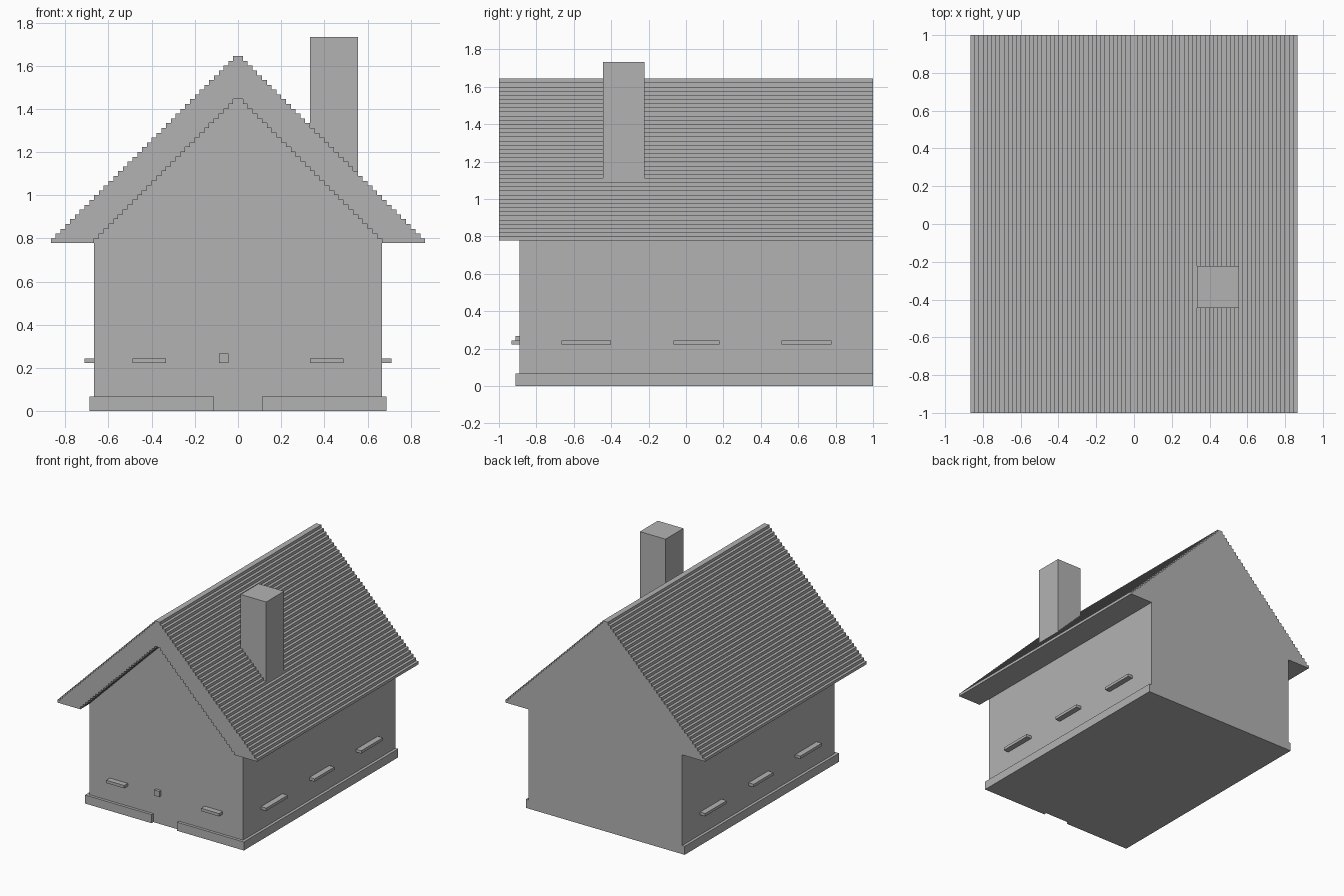
import bpy
import bmesh

if "Cube" in bpy.data.objects:
    bpy.data.objects.remove(bpy.data.objects["Cube"], do_unlink=True)

U = 2 / 90  # one block of the grid the house is built on

grey = bpy.data.materials.new("plain_grey")
grey.use_nodes = True
colour = (0.45, 0.45, 0.45, 1)
grey.diffuse_color = colour
grey.node_tree.nodes["Principled BSDF"].inputs["Base Color"].default_value = colour


def finish(name, bm):
    bmesh.ops.recalc_face_normals(bm, faces=bm.faces)
    mesh = bpy.data.meshes.new(name)
    bm.to_mesh(mesh)
    bm.free()
    mesh.materials.append(grey)
    obj = bpy.data.objects.new(name, mesh)
    bpy.context.collection.objects.link(obj)
    return obj


def extrude_profile(name, points, y0, y1):
    """Extrude an x-z outline along y; all sizes in blocks."""
    bm = bmesh.new()
    face = bm.faces.new([bm.verts.new((x * U, y0 * U, z * U)) for x, z in points])
    out = bmesh.ops.extrude_face_region(bm, geom=[face], use_keep_orig=True)
    moved = [v for v in out["geom"] if isinstance(v, bmesh.types.BMVert)]
    bmesh.ops.translate(bm, verts=moved, vec=(0, (y1 - y0) * U, 0))
    return finish(name, bm)


def box(name, xs, ys, zs):
    points = [(xs[0], zs[0]), (xs[1], zs[0]), (xs[1], zs[1]), (xs[0], zs[1])]
    return extrude_profile(name, points, *ys)


def stepped_gable(half, eave):
    """Staircase outline from the right eave over the ridge to the left eave."""
    right = []
    for k in range(half):
        right += [(half - k, eave + k), (half - k, eave + k + 1)]
    return right + [(-x, z) for x, z in reversed(right)]


EAVE, WALL, ROOF = 35, 30, 39
FRONT, BACK = -40, 45
inner = stepped_gable(WALL, EAVE)

# House body with stepped gable
extrude_profile("walls", [(-WALL, 0), (WALL, 0)] + inner, FRONT, BACK)

# Stepped roof shell, overhanging the front
extrude_profile("roof", stepped_gable(ROOF, EAVE) + inner[::-1], -45, BACK)

# Chimney
box("chimney", (15, 25), (-20, -10), (45, 78))

# Plinth and window sills, same on both sides
for side, s in (("left", 1), ("right", -1)):
    box(f"{side}_plinth", (s * WALL, s * 31), (-41, BACK), (0, 3))
    box(f"{side}_front_plinth", (s * 5, s * WALL), (-41, FRONT), (0, 3))
    box(f"{side}_front_sill", (s * 15, s * 22), (-42, FRONT), (10, 11))
    for place, ys in (("fore", (-30, -18)), ("middle", (-3, 8)), ("rear", (23, 35))):
        box(f"{side}_{place}_sill", (s * WALL, s * 32), ys, (10, 11))

# Door knob
box("door_knob", (-4, -2), (-41, FRONT), (10, 12))
